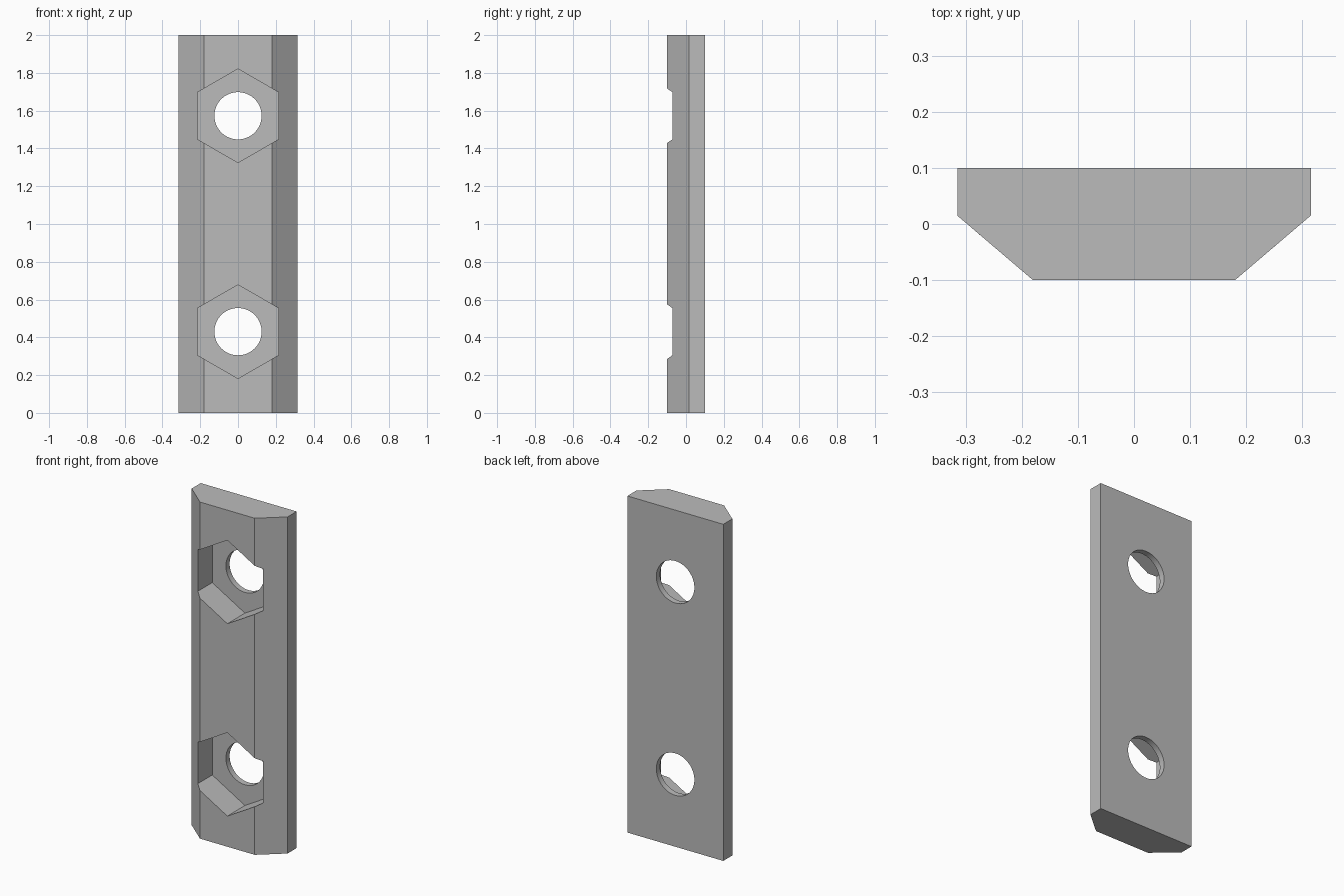
import bpy
import bmesh
import math
from mathutils import Matrix

cube = bpy.data.objects.get("Cube")
if cube:
    bpy.data.objects.remove(cube, do_unlink=True)

steel = bpy.data.materials.new("plain grey")
steel.use_nodes = True
GREY = (0.5, 0.5, 0.5, 1.0)
steel.diffuse_color = GREY
steel.node_tree.nodes["Principled BSDF"].inputs["Base Color"].default_value = GREY

HEIGHT = 2.0
HOLE_HEIGHTS = (0.43, 1.573)
FLOOR_Y = 0.065    # floor of the hexagonal pockets


def make_object(name, bm):
    bmesh.ops.recalc_face_normals(bm, faces=bm.faces)
    mesh = bpy.data.meshes.new(name)
    bm.to_mesh(mesh)
    bm.free()
    mesh.materials.append(steel)
    obj = bpy.data.objects.new(name, mesh)
    bpy.context.collection.objects.link(obj)
    return obj


def prism_cutter(name, sides, radius, y0, y1, z, turn):
    """Prism along y with a hidden render, used for cutting."""
    bm = bmesh.new()
    place = (Matrix.Translation((0, (y0 + y1) / 2, z))
             @ Matrix.Rotation(math.pi / 2, 4, "X")
             @ Matrix.Rotation(turn, 4, "Z"))
    bmesh.ops.create_cone(bm, cap_ends=True, segments=sides, radius1=radius,
                          radius2=radius, depth=y1 - y0, matrix=place)
    obj = make_object(name, bm)
    obj.hide_render = True
    return obj


# Bar: chamfered cross-section extruded upwards
half = [(0.315, 0.1), (0.315, 0.015), (0.18, -0.1)]
profile = half + [(-x, y) for x, y in reversed(half)]
bm = bmesh.new()
base = bm.faces.new([bm.verts.new((x, y, 0)) for x, y in profile])
top = bmesh.ops.extrude_face_region(bm, geom=[base])
bmesh.ops.translate(bm, vec=(0, 0, HEIGHT),
                    verts=[v for v in top["geom"] if isinstance(v, bmesh.types.BMVert)])
bar = make_object("mounting_bar", bm)

# Hexagonal nut pockets and round through holes
cutters = []
for label, z in zip(("lower", "upper"), HOLE_HEIGHTS):
    cutters.append(prism_cutter(label + "_nut_pocket_cutter", 6, 0.248, -0.3, FLOOR_Y, z, 0))
    cutters.append(prism_cutter(label + "_bolt_hole_cutter", 64, 0.125, -0.2, 0.3, z, 0))

# Turn the hexagons so that a corner points straight up
for cutter in cutters:
    if "pocket" in cutter.name:
        top_z = max(v.co.z for v in cutter.data.vertices)
        low_z = min(v.co.z for v in cutter.data.vertices)
        if top_z - low_z < 0.46:
            mid = Matrix.Translation((0, 0, (top_z + low_z) / 2))
            cutter.data.transform(mid @ Matrix.Rotation(math.pi / 6, 4, "Y") @ mid.inverted())

for cutter in cutters:
    mod = bar.modifiers.new(cutter.name, "BOOLEAN")
    mod.operation = "DIFFERENCE"
    mod.solver = "EXACT"
    mod.object = cutter

# Bake the cuts and remove the cutters
bpy.context.view_layer.update()
evaluated = bar.evaluated_get(bpy.context.evaluated_depsgraph_get())
cut_mesh = bpy.data.meshes.new_from_object(evaluated)
bar.modifiers.clear()
bar.data = cut_mesh
for cutter in cutters:
    bpy.data.objects.remove(cutter, do_unlink=True)

# Smooth hole walls, sharp edges everywhere else
bpy.ops.object.select_all(action="DESELECT")
bpy.context.view_layer.objects.active = bar
bar.select_set(True)
bpy.ops.object.shade_smooth_by_angle(angle=math.radians(25))
